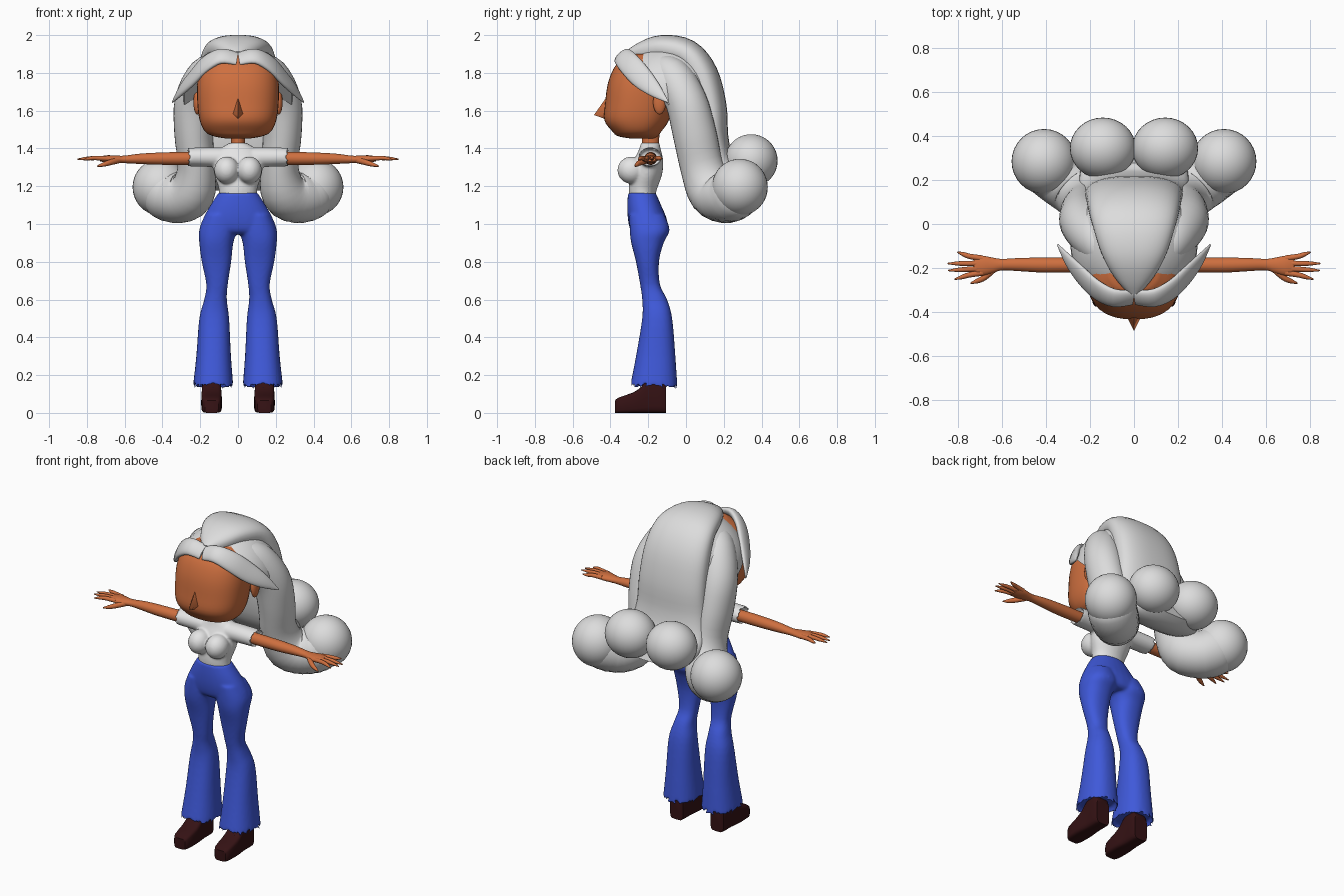
import bpy, bmesh
from math import sin, cos, pi, radians
from mathutils import Vector, Matrix

cube = bpy.data.objects.get("Cube")
if cube:
    bpy.data.objects.remove(cube, do_unlink=True)

X, Y, Z = Vector((1, 0, 0)), Vector((0, 1, 0)), Vector((0, 0, 1))
SIDES = (("left", 1), ("right", -1))


def material(name, rgb):
    m = bpy.data.materials.new(name)
    m.use_nodes = True
    m.diffuse_color = (*rgb, 1)
    m.node_tree.nodes["Principled BSDF"].inputs["Base Color"].default_value = (*rgb, 1)
    return m


SKIN = material("warm skin", (0.62, 0.16, 0.05))
HAIR = material("silver hair", (0.72, 0.72, 0.72))
CLOTH = material("white cloth", (0.78, 0.78, 0.78))
DENIM = material("blue denim", (0.05, 0.1, 0.7))
LEATHER = material("dark leather", (0.035, 0.006, 0.007))


def spline(rows, steps):
    """Catmull-Rom through rows of numbers."""
    out = []
    for i in range(len(rows) - 1):
        a, b, c, d = (rows[min(max(k, 0), len(rows) - 1)] for k in range(i - 1, i + 3))
        for j in range(steps):
            t = j / steps
            out.append([q + t / 2 * (r - p + t * (2 * p - 5 * q + 4 * r - s + t * (3 * (q - r) + s - p)))
                        for p, q, r, s in zip(a, b, c, d)])
    return out + [list(rows[-1])]


def loft(bm, rows, ref=X, axis=None, n=28, steps=4, power=2.0):
    """Skin rows of (x, y, z, side radius, other radius); returns the end cap."""
    pts = spline(rows, steps)
    spots = [Vector(p[:3]) for p in pts]
    rings = []
    for i, (c, p) in enumerate(zip(spots, pts)):
        t = axis
        if t is None:
            t = (spots[min(i + 1, len(spots) - 1)] - spots[max(i - 1, 0)]).normalized()
        side = ref(c) if callable(ref) else ref
        side = (side - t * side.dot(t)).normalized()
        other = t.cross(side)
        ring = []
        for k in range(n):
            ca, sa = cos(2 * pi * k / n), sin(2 * pi * k / n)
            u = abs(ca) ** (2 / power) * (1 if ca > 0 else -1)
            v = abs(sa) ** (2 / power) * (1 if sa > 0 else -1)
            ring.append(bm.verts.new(c + side * u * max(p[3], 0.002) + other * v * max(p[4], 0.002)))
        rings.append(ring)
    for a, b in zip(rings, rings[1:]):
        for k in range(n):
            bm.faces.new((a[k], a[(k + 1) % n], b[(k + 1) % n], b[k]))
    bm.faces.new(rings[0][::-1])
    return bm.faces.new(rings[-1])


def body(bm, rows, **kw):
    """Horizontal slices given as (z, centre x, half width, front y, back y)."""
    return loft(bm, [(cx, (f + b) / 2, z, rx, (b - f) / 2) for z, cx, rx, f, b in rows], axis=Z, **kw)


def flip(rows, s):
    return [(r[0] * s, *r[1:]) for r in rows]


def hollow(bm, cap, thickness, push):
    bm.normal_update()
    bmesh.ops.inset_region(bm, faces=[cap], thickness=thickness)
    for v in cap.verts:
        v.co += Vector(push)


def ball(bm, loc, scale):
    m = Matrix.Translation(loc) @ Matrix.Diagonal((*scale, 1))
    bmesh.ops.create_uvsphere(bm, u_segments=32, v_segments=20, radius=1, matrix=m)


def finish(bm, name, mat, voxel=0, angle=45):
    bmesh.ops.recalc_face_normals(bm, faces=bm.faces)
    for f in bm.faces:
        f.smooth = True
    me = bpy.data.meshes.new(name)
    bm.to_mesh(me)
    bm.free()
    me.materials.append(mat)
    me.set_sharp_from_angle(angle=radians(angle))
    ob = bpy.data.objects.new(name, me)
    bpy.context.collection.objects.link(ob)
    if voxel:
        r = ob.modifiers.new("blend", "REMESH")
        r.mode, r.voxel_size, r.use_smooth_shade = "VOXEL", voxel, True
        s = ob.modifiers.new("soften", "SMOOTH")
        s.factor, s.iterations = 0.5, 7
    return ob


# Head and neck
bm = bmesh.new()
body(bm, [(1.452, 0, .06, -.29, -.17), (1.465, 0, .13, -.36, -.15), (1.49, 0, .175, -.39, -.13),
          (1.55, 0, .203, -.432, -.09), (1.64, 0, .215, -.428, -.07), (1.75, 0, .215, -.412, -.05),
          (1.84, 0, .19, -.372, -.06), (1.9, 0, .11, -.3, -.1)], power=2.4, n=40)
finish(bm, "head", SKIN)
bm = bmesh.new()
body(bm, [(1.38, 0, .045, -.235, -.14), (1.43, 0, .036, -.233, -.143), (1.48, 0, .038, -.235, -.14)])
finish(bm, "neck", SKIN)

# Pointed nose
bm = bmesh.new()
top, low, tip = (bm.verts.new(p) for p in ((0, -.415, 1.68), (0, -.42, 1.553), (0, -.487, 1.577)))
wings = [bm.verts.new((s * .036, -.415, 1.585)) for s in (1, -1)]
for w in wings:
    bm.faces.new((top, w, tip))
    bm.faces.new((low, w, tip))
finish(bm, "nose", SKIN, angle=80)

# Ears
for label, s in SIDES:
    bm = bmesh.new()
    ball(bm, (s * .216, -.14, 1.645), (.02, .034, .065))
    finish(bm, label + "_ear", SKIN)

# Blouse with short open sleeves
bm = bmesh.new()
body(bm, [(1.14, 0, .1, -.3, -.165), (1.19, 0, .103, -.303, -.152), (1.26, 0, .125, -.295, -.127),
          (1.33, 0, .133, -.28, -.12), (1.38, 0, .115, -.255, -.13), (1.415, 0, .07, -.242, -.138),
          (1.43, 0, .043, -.238, -.14)])
for label, s in SIDES:
    ball(bm, (s * .06, -.288, 1.285), (.066, .075, .072))
    cap = loft(bm, flip([(.04, -.19, 1.35, .06, .055), (.15, -.19, 1.354, .06, .052),
                         (.275, -.19, 1.354, .062, .049)], s), ref=Y, axis=X)
    hollow(bm, cap, .013, (-.035 * s, 0, 0))
finish(bm, "blouse", CLOTH, voxel=.007)

# Arms with palm, four fingers and thumb
for label, s in SIDES:
    bm = bmesh.new()
    loft(bm, flip([(.18, -.187, 1.348, .033, .033), (.3, -.187, 1.347, .034, .034), (.42, -.187, 1.346, .034, .032),
                   (.52, -.185, 1.345, .03, .027), (.6, -.185, 1.342, .026, .02), (.64, -.188, 1.342, .034, .02),
                   (.69, -.19, 1.344, .045, .02), (.73, -.19, 1.345, .04, .013)], s), ref=Y, axis=X)
    for y0, x1, y1, z1 in ((-.157, .805, -.128, 1.348), (-.18, .85, -.18, 1.343),
                           (-.203, .847, -.212, 1.342), (-.222, .818, -.252, 1.34)):
        loft(bm, flip([(.69, y0, 1.346, .014, .013), (.75, (y0 * 2 + y1) / 3, 1.349, .012, .012),
                       ((.75 + x1) / 2, (y0 + y1 * 2) / 3, 1.347, .01, .01), (x1, y1, z1, .003, .003)], s),
             ref=Y, n=10)
    loft(bm, flip([(.63, -.2, 1.338, .016, .014), (.68, -.243, 1.325, .015, .014),
                   (.715, -.26, 1.314, .011, .011), (.745, -.27, 1.306, .003, .003)], s), ref=Z, n=10)
    finish(bm, label + "_arm", SKIN)

# Flared trousers
bm = bmesh.new()
body(bm, [(1.165, 0, .104, -.307, -.16), (1.1, 0, .146, -.311, -.132), (1.03, 0, .184, -.308, -.103),
          (.97, 0, .2, -.295, -.098), (.945, 0, .14, -.27, -.12)], power=2.2)
for label, s in SIDES:
    rows = [(1.05, .095, .075, -.3, -.115), (.97, .105, .1, -.298, -.087), (.9, .115, .09, -.29, -.118),
            (.8, .114, .078, -.265, -.143), (.68, .111, .057, -.243, -.138), (.6, .119, .06, -.232, -.1),
            (.5, .126, .079, -.232, -.073), (.3, .129, .092, -.265, -.056), (.12, .132, .109, -.3, -.044)]
    cap = body(bm, [(z, cx * s, *r) for z, cx, *r in rows], power=2.3)
    hollow(bm, cap, .018, (0, 0, .05))
finish(bm, "trousers", DENIM, voxel=.008)

# Chunky shoes: rows of (y, half width, top height)
for label, s in SIDES:
    bm = bmesh.new()
    profile = [(-.376, .036, .065), (-.355, .05, .082), (-.28, .055, .108), (-.235, .053, .14),
               (-.19, .05, .19), (-.13, .05, .19), (-.106, .045, .15)]
    loft(bm, [(s * .14, y, h / 2, w, h / 2) for y, w, h in profile], axis=Y, n=20, steps=2, power=5)
    finish(bm, label + "_shoe", LEATHER, angle=35)

# Hair cap trimmed along the hairline
bm = bmesh.new()
ball(bm, (0, -.1, 1.68), (.29, .28, .27))
bmesh.ops.bisect_plane(bm, geom=bm.verts[:] + bm.edges[:] + bm.faces[:], plane_co=(0, -.08, 1.62),
                       plane_no=(0, .69, .72), clear_inner=True)
bmesh.ops.holes_fill(bm, edges=[e for e in bm.edges if e.is_boundary])
finish(bm, "hair_cap", HAIR)

# Central lock over the crown, down the back into two rolled ends
bm = bmesh.new()
loft(bm, [(0, -.31, 1.885, .03, .03), (0, -.24, 1.905, .09, .055), (0, -.13, 1.93, .15, .07),
          (0, 0, 1.9, .19, .08), (0, .08, 1.79, .21, .09), (0, .125, 1.62, .22, .09),
          (0, .135, 1.45, .23, .09), (0, .17, 1.32, .25, .09), (0, .26, 1.25, .24, .08),
          (0, .34, 1.27, .2, .07)], n=40, power=2.4)
for label, s in SIDES:
    ball(bm, (s * .142, .345, 1.335), (.15, .14, .14))
finish(bm, "back_hair", HAIR)


def around_head(p):
    return p - Vector((0, -.12, 1.65))


for label, s in SIDES:
    # Side lock that sweeps down and curls outward
    bm = bmesh.new()
    loft(bm, flip([(.1, -.17, 1.85, .06, .05), (.165, -.08, 1.79, .1, .1), (.225, 0, 1.65, .11, .11),
                   (.235, .045, 1.48, .102, .115), (.22, .085, 1.3, .1, .115), (.245, .14, 1.17, .125, .13),
                   (.33, .22, 1.14, .14, .135), (.41, .28, 1.18, .13, .13), (.47, .32, 1.2, .05, .05)], s), n=32)
    ball(bm, (s * .41, .285, 1.195), (.148, .148, .15))
    finish(bm, label + "_side_hair", HAIR)
    # Swept fringe
    bm = bmesh.new()
    loft(bm, flip([(.006, -.335, 1.875, .018, .045), (.09, -.337, 1.888, .024, .052), (.17, -.3, 1.848, .024, .06),
                   (.24, -.235, 1.775, .022, .058), (.3, -.165, 1.708, .016, .038),
                   (.347, -.095, 1.645, .004, .004)], s), ref=around_head, n=24)
    finish(bm, label + "_fringe", HAIR)
